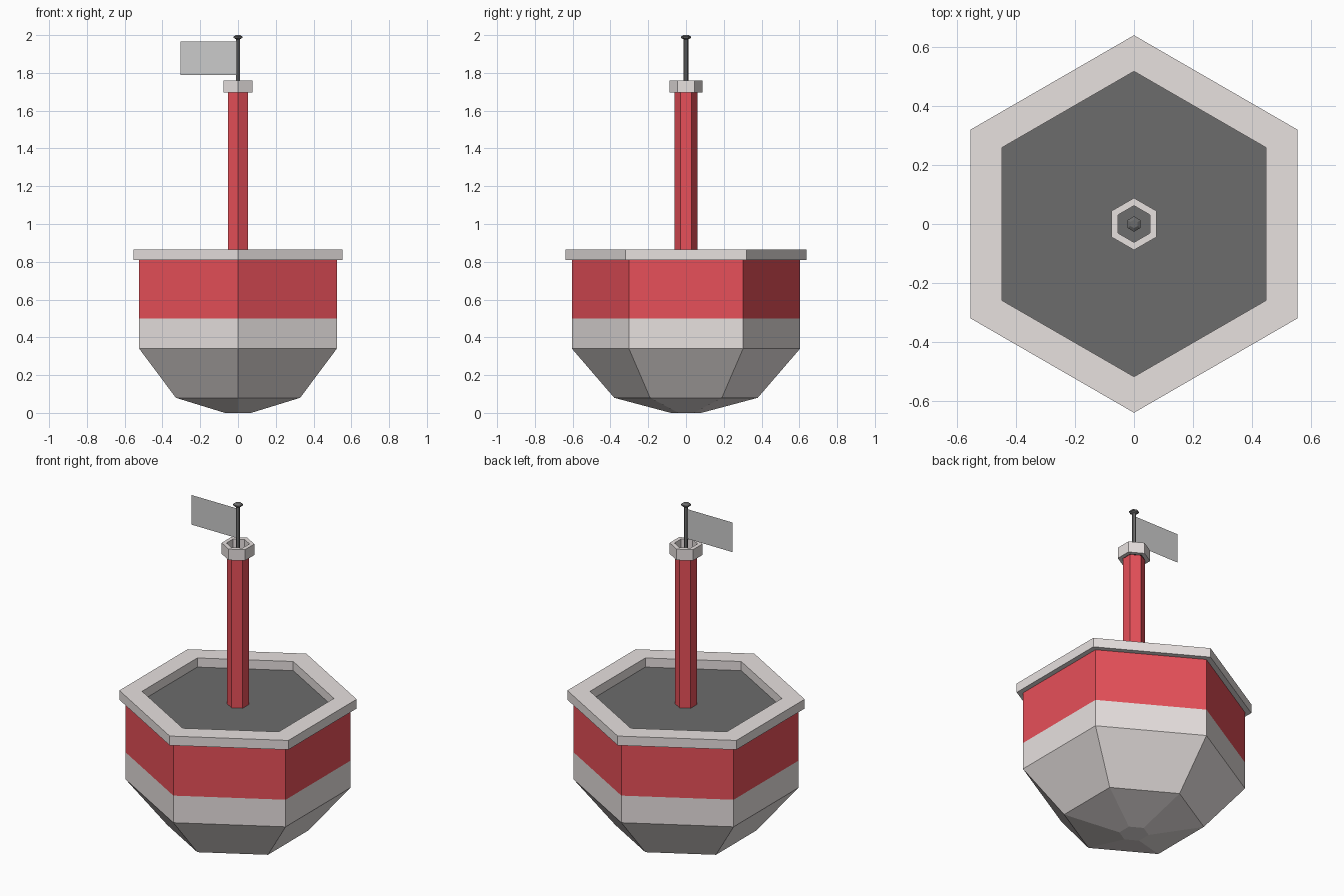
import bpy, bmesh
from math import sin, cos, pi

if "Cube" in bpy.data.objects:
    bpy.data.objects.remove(bpy.data.objects["Cube"])


def material(name, rgb):
    m = bpy.data.materials.new(name)
    m.diffuse_color = (*rgb, 1)
    m.use_nodes = True
    m.node_tree.nodes["Principled BSDF"].inputs["Base Color"].default_value = m.diffuse_color
    return m


RED = material("red_paint", (0.8, 0.08, 0.1))
PALE = material("pale_grey", (0.8, 0.75, 0.74))
BLACK = material("black", (0.15, 0.15, 0.15))


def finish(name, bm, mat):
    bmesh.ops.recalc_face_normals(bm, faces=bm.faces)
    me = bpy.data.meshes.new(name)
    bm.to_mesh(me)
    bm.free()
    ob = bpy.data.objects.new(name, me)
    bpy.context.collection.objects.link(ob)
    if mat:
        me.materials.append(mat)
    return ob


def hex_lathe(name, profile, mat, cap_start=False, cap_end=False, closed=False):
    """Sweep (radius, z) points round the z axis with six flat sides, corners on +-y."""
    bm = bmesh.new()
    angles = [pi / 2 + i * pi / 3 for i in range(6)]
    rings = [[bm.verts.new((r * cos(a), r * sin(a), z)) for a in angles]
             for r, z in profile]
    pairs = list(zip(rings, rings[1:]))
    if closed:
        pairs.append((rings[-1], rings[0]))
    for lo, hi in pairs:
        for i in range(6):
            j = (i + 1) % 6
            bm.faces.new((lo[i], lo[j], hi[j], hi[i]))
    if cap_start:
        bm.faces.new(rings[0][::-1])
    if cap_end:
        bm.faces.new(rings[-1])
    return finish(name, bm, mat)


def hex_ring(name, inner, outer, z0, z1, mat):
    return hex_lathe(name, [(outer, z0), (outer, z1), (inner, z1), (inner, z0)],
                     mat, closed=True)


# Hull: tapered bottom with a straight grey band, then the red band
hex_lathe("hull", [(0.08, 0), (0.38, 0.08), (0.604, 0.34), (0.604, 0.50)],
          PALE, cap_start=True)
hex_lathe("red_band", [(0.604, 0.50), (0.604, 0.81)], RED)

# Rim and sunken deck
hex_ring("rim", 0.516, 0.638, 0.81, 0.865, PALE)
hex_lathe("deck", [(0.516, 0.811)], BLACK, cap_end=True)

# Mast with its collar and dark top
hex_lathe("mast", [(0.06, 0.811), (0.06, 1.695)], RED)
hex_ring("collar", 0.062, 0.088, 1.695, 1.76, PALE)
hex_lathe("mast_cap", [(0.062, 1.70)], BLACK, cap_end=True)

# Flagpole with a small knob
hex_lathe("flagpole", [(0.012, 1.70), (0.012, 1.98)], BLACK)
hex_lathe("pole_knob", [(0.012, 1.978), (0.026, 1.985), (0.026, 1.993), (0.014, 2.0)],
          BLACK, cap_start=True, cap_end=True)

# Flag: a single flat sheet
bm = bmesh.new()
bm.faces.new([bm.verts.new((x, 0, z)) for x, z in
              ((-0.305, 1.79), (-0.01, 1.79), (-0.01, 1.965), (-0.305, 1.965))])
finish("flag", bm, None)
